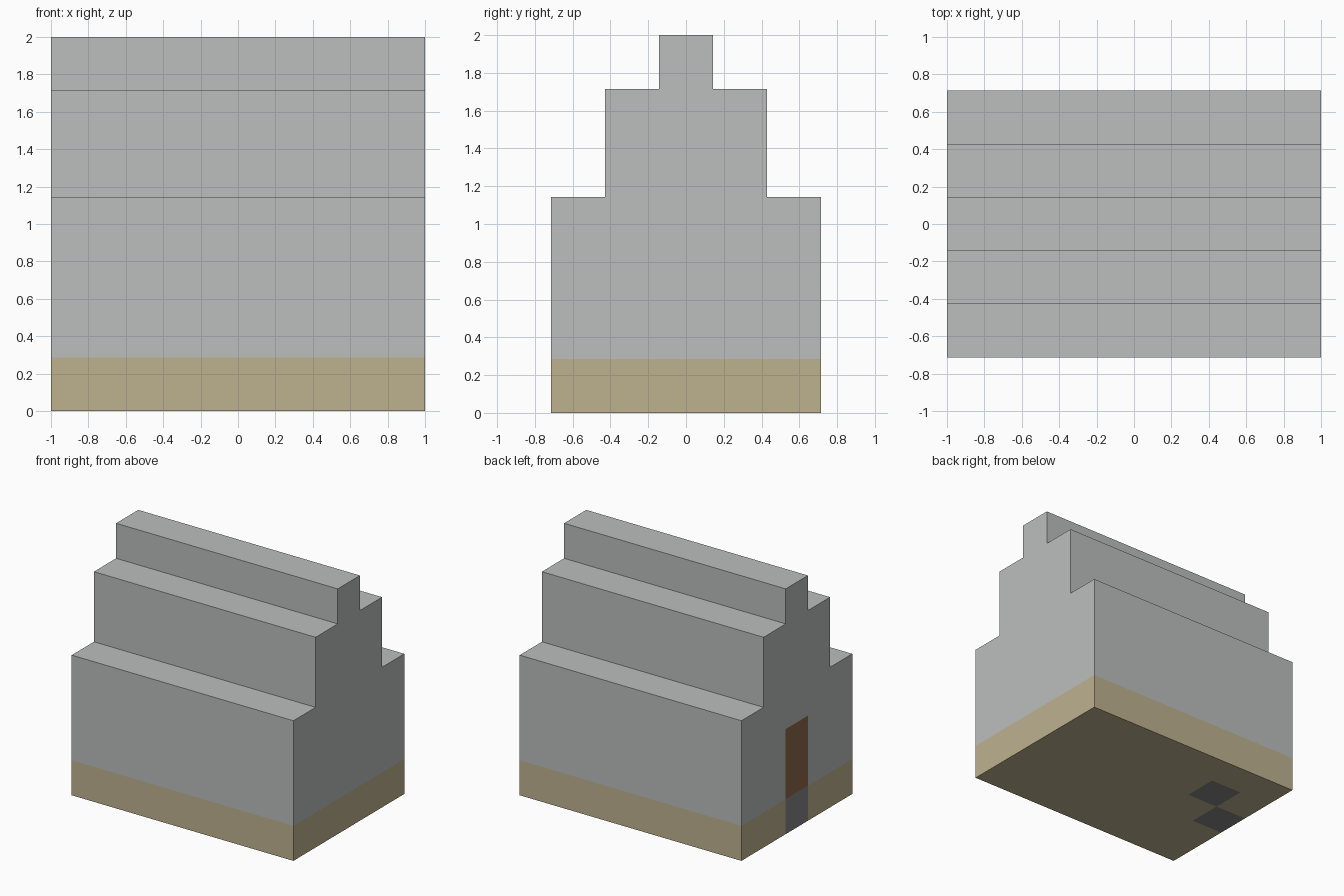
import bpy
import bmesh
from mathutils import Vector

cube = bpy.data.objects.get("Cube")
if cube:
    bpy.data.objects.remove(cube, do_unlink=True)

U = 2 / 7  # one building block


def material(name, rgb):
    """Flat colour from 0-255 display values, stored as linear."""
    linear = [((c / 255 + 0.055) / 1.055) ** 2.4 for c in rgb]
    mat = bpy.data.materials.new(name)
    mat.use_nodes = True
    mat.diffuse_color = (*linear, 1)
    bsdf = next(n for n in mat.node_tree.nodes if n.type == 'BSDF_PRINCIPLED')
    bsdf.inputs["Base Color"].default_value = (*linear, 1)
    return mat


wall_grey = material("wall grey", (187, 191, 190))
base_tan = material("base tan", (190, 178, 144))
door_brown = material("door brown", (142, 105, 76))
slab_grey = material("slab grey", (134, 134, 134))


def extrude_profile(name, half, cuts, mats, rule):
    """Mirror a half outline (y, z in blocks), run it along x, cut it and colour it."""
    outline = half + [(-y, z) for y, z in reversed(half)]
    bm = bmesh.new()
    end = bm.faces.new([bm.verts.new((-1, y * U, z * U)) for y, z in outline])
    run = bmesh.ops.extrude_face_region(bm, geom=[end], use_keep_orig=True)
    moved = [v for v in run["geom"] if isinstance(v, bmesh.types.BMVert)]
    bmesh.ops.translate(bm, verts=moved, vec=(2, 0, 0))
    for axis, block in cuts:
        normal = Vector((0, 0, 0))
        normal[axis] = 1
        bmesh.ops.bisect_plane(bm, geom=bm.verts[:] + bm.edges[:] + bm.faces[:],
                               plane_co=normal * block * U, plane_no=normal)
    bmesh.ops.recalc_face_normals(bm, faces=bm.faces)
    for face in bm.faces:
        face.material_index = int(rule(face.calc_center_median() / U, face.normal))
    mesh = bpy.data.meshes.new(name)
    bm.to_mesh(mesh)
    bm.free()
    for mat in mats:
        mesh.materials.append(mat)
    obj = bpy.data.objects.new(name, mesh)
    bpy.context.collection.objects.link(obj)
    return obj


X, Y, Z = range(3)


# Foundation: a doorstep block at the entrance and one floor block diagonal to it
def is_slab(c, n):
    step = c.x < -2.5 and abs(c.y) < 0.5
    floor = -2.5 < c.x < -1.5 and 0.5 < c.y < 1.5 and n.z < -0.5
    return (step and (n.x < -0.5 or n.z < -0.5)) or floor


extrude_profile("foundation", [(2.5, 0), (2.5, 1)],
                [(X, -2.5), (X, -1.5), (Y, -0.5), (Y, 0.5), (Y, 1.5)],
                [base_tan, slab_grey], is_slab)


# Stepped walls and roof, with the door cut flush into the left-hand end
def is_door(c, n):
    return n.x < -0.5 and abs(c.y) < 0.5 and c.z < 3


extrude_profile("stepped_walls",
                [(2.5, 1), (2.5, 4), (1.5, 4), (1.5, 6), (0.5, 6), (0.5, 7)],
                [(Z, 3), (Z, 4), (Z, 6), (Y, -0.5), (Y, 0.5)],
                [wall_grey, door_brown], is_door)
